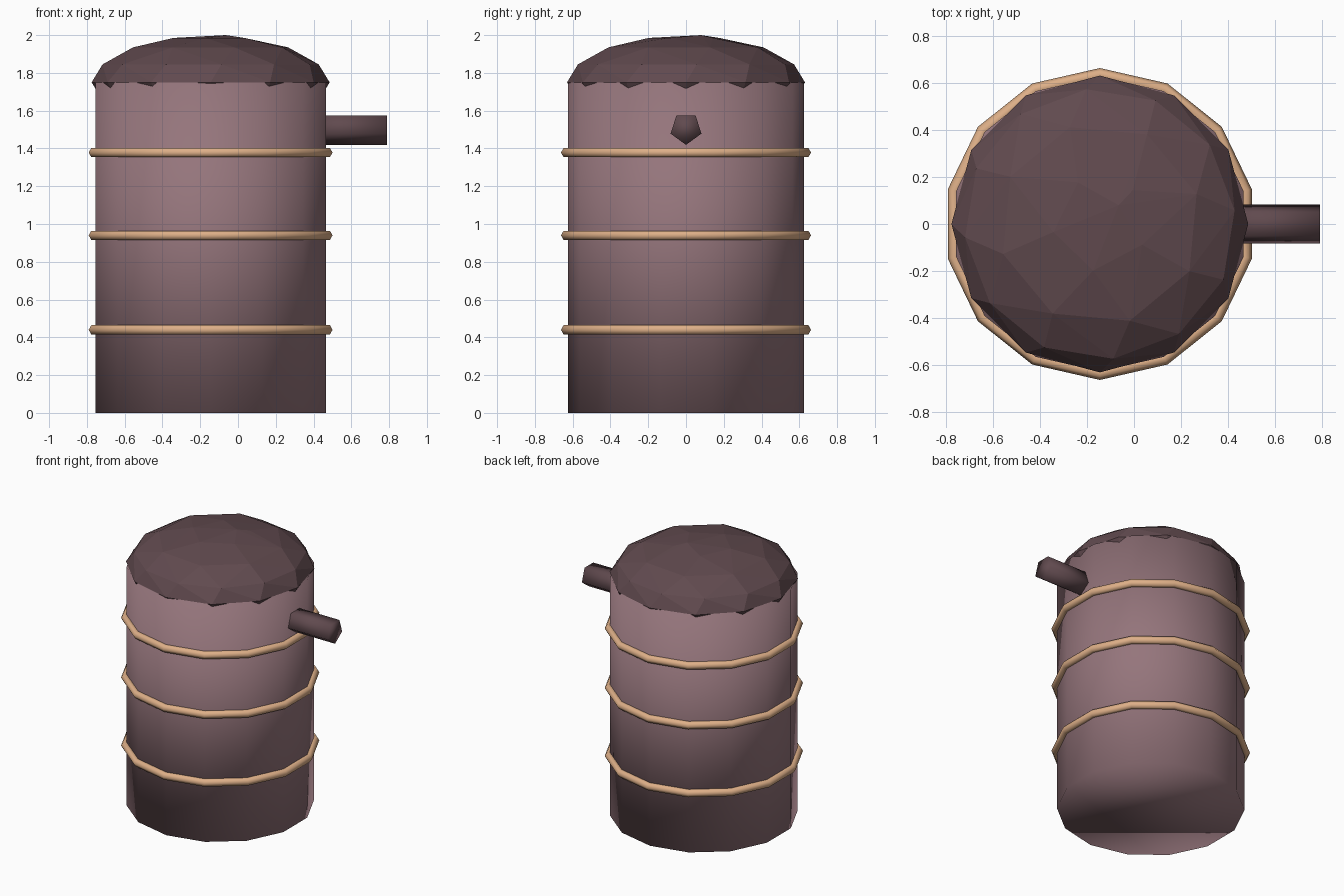
import bpy, bmesh, math

cube = bpy.data.objects.get("Cube")
if cube:
    bpy.data.objects.remove(cube, do_unlink=True)

AXIS_X = -0.145   # barrel axis, offset so the spout stays in the centred bounds
SIDES = 14


def material(name, rgb):
    mat = bpy.data.materials.new(name)
    mat.use_nodes = True
    mat.diffuse_color = (*rgb, 1)
    mat.node_tree.nodes["Principled BSDF"].inputs["Base Color"].default_value = (*rgb, 1)
    return mat


def finish(name, bm, mat, smooth=True):
    bmesh.ops.recalc_face_normals(bm, faces=bm.faces[:])
    for face in bm.faces:
        face.smooth = smooth
    mesh = bpy.data.meshes.new(name)
    bm.to_mesh(mesh)
    bm.free()
    mesh.materials.append(mat)
    obj = bpy.data.objects.new(name, mesh)
    bpy.context.scene.collection.objects.link(obj)
    return obj


def ring(bm, radius, z, count, turn=0.0):
    return [bm.verts.new((radius * math.cos(turn + math.tau * i / count),
                          radius * math.sin(turn + math.tau * i / count), z))
            for i in range(count)]


def bridge(bm, a, b):
    for i in range(len(a)):
        j = (i + 1) % len(a)
        bm.faces.new((a[i], a[j], b[j], b[i]))


mauve = material("dusty mauve", (0.30, 0.178, 0.200))
dark = material("dark plum", (0.118, 0.068, 0.077))
tan = material("warm tan", (0.73, 0.43, 0.245))

# Barrel body: one softly shaded drum, corners pointing to front and back
turn = math.pi / 2
bm = bmesh.new()
bottom = ring(bm, 0.626, 0, SIDES, turn)
top = ring(bm, 0.626, 1.75, SIDES, turn)
bridge(bm, bottom, top)
bm.faces.new(bottom)
bm.faces.new(top)
finish("barrel_body", bm, mauve).location.x = AXIS_X

# Domed lid: faceted hull whose lower corners poke through the body
bm = bmesh.new()
for radius, z, count, spin in ((0.60, 1.70, 12, 0), (0.630, 1.75, 12, 0),
                               (0.575, 1.845, 12, 0.1), (0.43, 1.935, 8, 0.3),
                               (0.20, 1.985, 5, 0.8)):
    ring(bm, radius, z, count, spin)
bm.verts.new((0.08, 0.08, 2.0))
bmesh.ops.convex_hull(bm, input=bm.verts[:])
finish("domed_lid", bm, dark, smooth=False).location.x = AXIS_X

# Three hoops around the body
for name, height in (("lower_hoop", 0.44), ("middle_hoop", 0.94), ("upper_hoop", 1.378)):
    bm = bmesh.new()
    section = 6
    loops = []
    for i in range(section):
        a = math.tau * i / section
        loops.append(ring(bm, 0.634 + 0.028 * math.cos(a), 0.028 * math.sin(a), SIDES, turn))
    for i in range(section):
        bridge(bm, loops[i], loops[(i + 1) % section])
    finish(name, bm, tan).location = (AXIS_X, 0, height)

# Five-sided spout on the left side
bm = bmesh.new()
inner = ring(bm, 0.086, 0.35, 5)
outer = ring(bm, 0.086, 0.79, 5)
bridge(bm, inner, outer)
bm.faces.new(inner)
bm.faces.new(outer)
spout = finish("spout", bm, dark)
spout.rotation_euler.y = math.pi / 2
spout.location.z = 1.505
